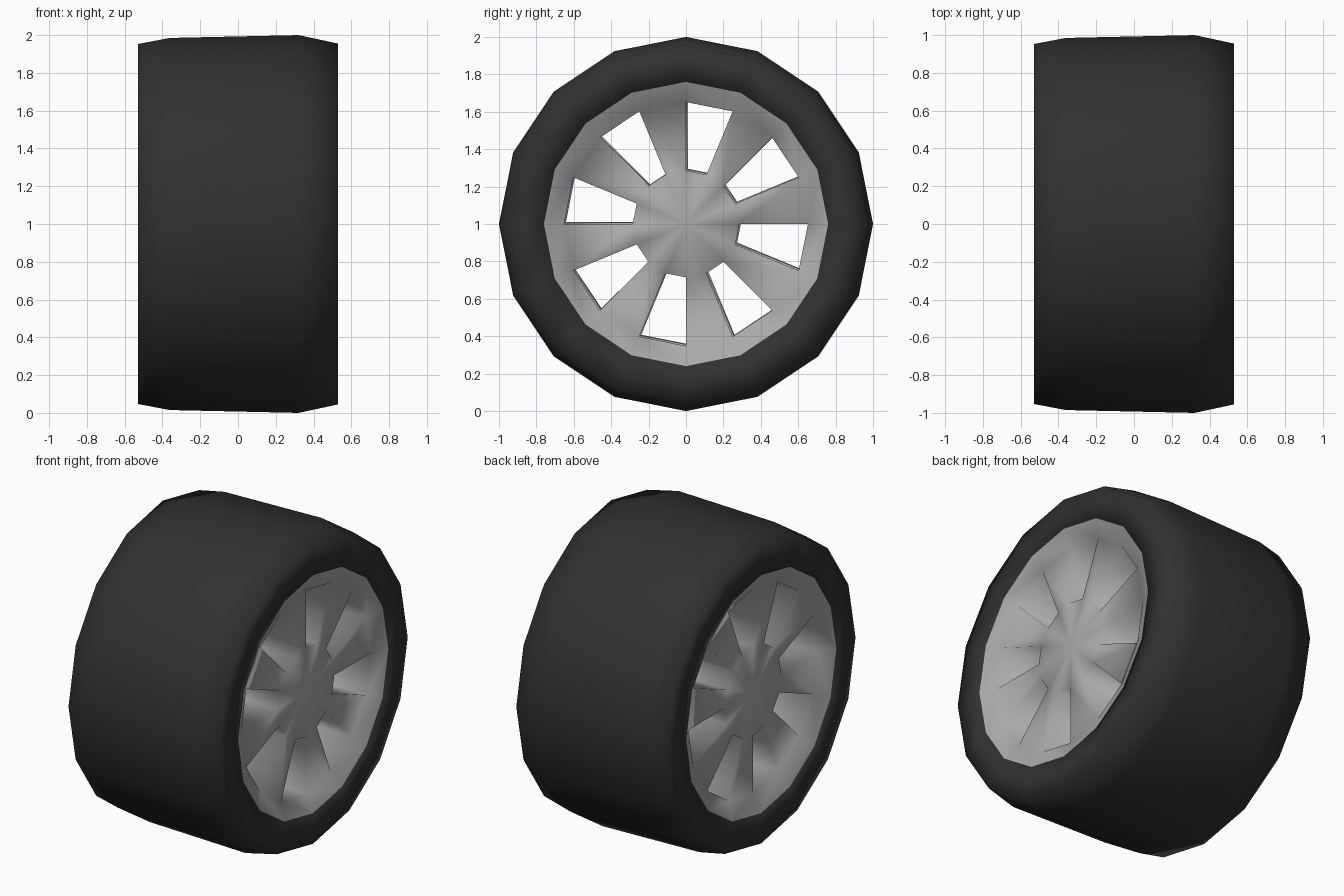
import bpy
import bmesh
from math import sin, cos, tau

SIDES = 16

cube = bpy.data.objects.get("Cube")
if cube:
    bpy.data.objects.remove(cube, do_unlink=True)


def make_material(name, color):
    mat = bpy.data.materials.new(name)
    mat.use_nodes = True
    mat.diffuse_color = color
    bsdf = mat.node_tree.nodes["Principled BSDF"]
    bsdf.inputs["Base Color"].default_value = color
    bsdf.inputs["Roughness"].default_value = 0.6
    return mat


def ring(bm, x, radius, shift=0.0):
    """One ring of vertices around the axle, starting at the top."""
    angles = [tau * i / SIDES for i in range(SIDES)]
    return [bm.verts.new((x, radius * sin(a) + shift, 1 + radius * cos(a) + shift))
            for a in angles]


def bridge(bm, a, b, sectors=range(SIDES)):
    """Join two rings with quads on the chosen sectors."""
    for i in sectors:
        j = (i + 1) % SIDES
        bm.faces.new((a[i], a[j], b[j], b[i]))


def finish(bm, name, mat):
    bmesh.ops.recalc_face_normals(bm, faces=bm.faces)
    for face in bm.faces:
        face.smooth = True
    mesh = bpy.data.meshes.new(name)
    bm.to_mesh(mesh)
    bm.free()
    mesh.materials.append(mat)
    obj = bpy.data.objects.new(name, mesh)
    bpy.context.collection.objects.link(obj)
    return obj


rubber = make_material("dark rubber", (0.03, 0.03, 0.03, 1))
metal = make_material("grey metal", (0.4, 0.4, 0.4, 1))

# Tyre: closed profile of (x, radius) spun around the axle
profile = [(-0.53, 0.76), (-0.53, 0.953), (-0.36, 0.985),
           (0.32, 1.0), (0.53, 0.955), (0.53, 0.76)]
bm = bmesh.new()
rings = [ring(bm, x, r) for x, r in profile]
for a, b in zip(rings, rings[1:] + rings[:1]):
    bridge(bm, a, b)
finish(bm, "tyre", rubber)

# Rim: two dished faces joined by a window tunnel in every other sector
bm = bmesh.new()
windows = range(0, SIDES, 2)
spokes = range(1, SIDES, 2)
tunnels = []
for side, shift in ((1, 0.0), (-1, 0.01)):
    lip = ring(bm, side * 0.53, 0.76)
    outer = ring(bm, side * 0.48, 0.652, shift)
    inner = ring(bm, side * 0.48, 0.285, shift)
    hub = bm.verts.new((side * 0.48, 0, 1))
    bridge(bm, lip, outer)
    bridge(bm, outer, inner, spokes)
    for i in range(SIDES):
        bm.faces.new((inner[i], inner[(i + 1) % SIDES], hub))
    tunnels.append((outer, inner))

(near_out, near_in), (far_out, far_in) = tunnels
bridge(bm, near_out, far_out, windows)
bridge(bm, near_in, far_in, windows)
for i in range(SIDES):
    bm.faces.new((near_out[i], near_in[i], far_in[i], far_out[i]))
finish(bm, "rim", metal)
